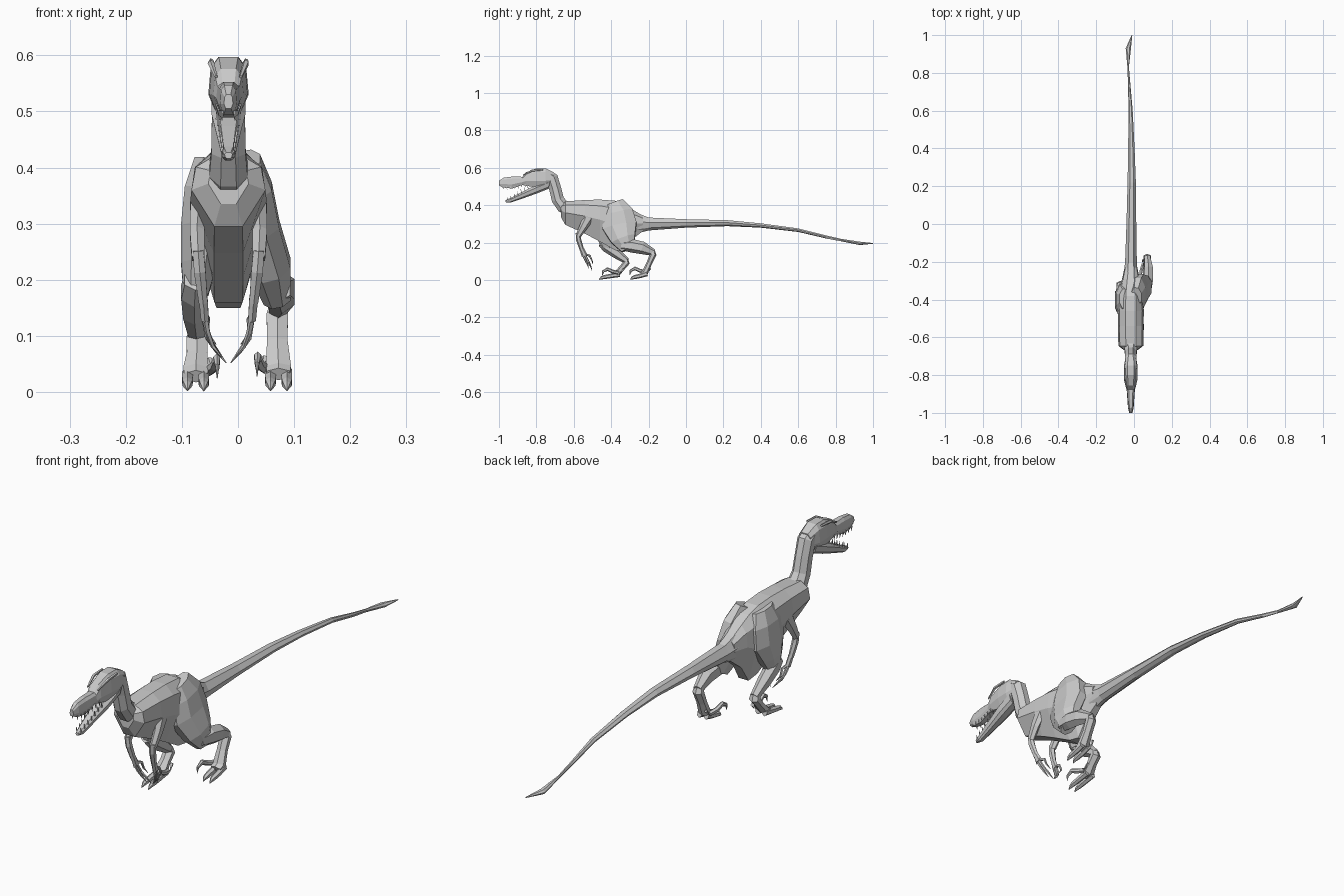
import bpy, bmesh
from mathutils import Vector

CX = -0.017  # body midline


def skin(name, rings, tip=False):
    """Bridge a list of equal-length point rings and cap both ends."""
    bm = bmesh.new()
    loops = [[bm.verts.new(p) for p in r] for r in rings]
    n = len(loops[0])
    for a, b in zip(loops, loops[1:]):
        for i in range(n):
            j = (i + 1) % n
            bm.faces.new((a[i], a[j], b[j], b[i]))
    bm.faces.new(loops[0])
    bm.faces.new(loops[-1])
    bmesh.ops.remove_doubles(bm, verts=bm.verts, dist=0.0002)
    bmesh.ops.recalc_face_normals(bm, faces=bm.faces)
    me = bpy.data.meshes.new(name)
    bm.to_mesh(me)
    bm.free()
    ob = bpy.data.objects.new(name, me)
    bpy.context.collection.objects.link(ob)
    return ob


def loft(name, stations, half):
    """Stations along y: (y, top z, bottom z, half width, centre x)."""
    rings = []
    outline = half + [(-x, z) for x, z in reversed(half)]
    for y, zt, zb, w, cx in stations:
        rings.append([(cx + w * x, y, zb + (zt - zb) * z) for x, z in outline])
    return skin(name, rings)


def tube(name, pts, n=6):
    """Tapered limb: points (x, y, z, half width, half depth)."""
    import math
    ps = [Vector(p[:3]) for p in pts]
    rings = []
    for i, p in enumerate(ps):
        t = (ps[min(i + 1, len(ps) - 1)] - ps[max(i - 1, 0)]).normalized()
        side = (Vector((1, 0, 0)) - t * t.x).normalized()
        up = t.cross(side)
        rx, ry = pts[i][3], pts[i][4]
        rings.append([p + side * rx * math.cos(a) + up * ry * math.sin(a)
                      for a in [math.tau * (k + 0.5) / n for k in range(n)]])
    return skin(name, rings)


# Torso
loft("torso", [
    (-0.668, .405, .335, .036, CX), (-0.645, .42, .295, .066, CX),
    (-0.54, .428, .248, .068, CX), (-0.46, .43, .205, .069, CX),
    (-0.38, .424, .16, .066, CX), (-0.33, .405, .15, .056, CX),
    (-0.29, .38, .215, .046, CX), (-0.23, .342, .262, .034, -.016)],
    [(.4, 1), (.88, .85), (1, .52), (.38, 0)])

# Tail, ending in a thin flattened tip
loft("tail", [
    (-0.26, .358, .25, .037, CX), (-0.2, .334, .265, .031, -.016),
    (0, .325, .28, .026, -.014), (0.22, .32, .288, .022, -.012),
    (0.4, .303, .28, .017, -.014), (0.6, .276, .257, .011, -.018),
    (0.75, .238, .222, .006, -.026), (0.83, .22, .207, .004, -.031),
    (0.93, .205, .187, .014, -.030), (1.0, .198, .194, .002, -.011)],
    [(.45, 1), (1, .6), (.75, .2), (.2, 0)])

# Neck
tube("neck", [(CX, -.75, .57, .030, .025), (CX, -.717, .545, .033, .036),
              (CX, -.700, .49, .032, .035), (CX, -.685, .43, .033, .036),
              (CX, -.660, .395, .037, .038), (CX, -.60, .37, .04, .04)], 8)

# Skull and upper jaw
loft("skull", [
    (-1.0, .53, .505, .008, CX), (-.975, .547, .494, .015, CX),
    (-.93, .553, .489, .018, CX), (-.875, .552, .508, .022, CX),
    (-.855, .576, .504, .027, CX), (-.80, .597, .495, .034, CX),
    (-.75, .597, .495, .036, CX), (-.705, .575, .515, .028, CX)],
    [(.5, 1), (.88, .82), (1, .35), (.6, 0)])

# Lower jaw, open
loft("lower_jaw", [
    (-.965, .427, .416, .007, CX), (-.94, .438, .413, .014, CX),
    (-.87, .474, .437, .022, CX), (-.80, .508, .462, .030, CX),
    (-.735, .535, .488, .030, CX)],
    [(.6, 1), (1, .7), (.8, .2), (.4, 0)])

for s, label in ((1, "right"), (-1, "left")):
    # Brow ridges
    tube(label + "_brow", [(CX + s * .022, -.87, .562, .003, .003),
                           (CX + s * .031, -.82, .586, .006, .006),
                           (CX + s * .031, -.765, .59, .004, .005)], 5)
    # Teeth
    for i in range(7):
        f = i / 6
        y, x = -.98 + .12 * f, CX + s * (.011 + .010 * f)
        z = .496 + .012 * max(0, f - .5) * 2
        tube(label + "_upper_tooth", [(x, y, z + .006, .003, .004),
                                      (x, y + .004, z - .012, .0006, .0006)], 4)
        y, z = -.953 + .11 * f, .428 + .062 * f
        x = CX + s * (.009 + .012 * f)
        tube(label + "_lower_tooth", [(x, y, z - .004, .0025, .0035),
                                      (x, y - .004, z + .016, .0006, .0006)], 4)

    # Arms, hands and three clawed fingers
    def X(d):
        return CX + s * d
    tube(label + "_upper_arm", [(X(.052), -.52, .335, .018, .03),
                                (X(.056), -.548, .285, .015, .022),
                                (X(.054), -.575, .238, .013, .015)])
    tube(label + "_forearm", [(X(.054), -.578, .252, .011, .012),
                              (X(.051), -.574, .215, .012, .014),
                              (X(.045), -.556, .160, .009, .012)])
    tube(label + "_hand", [(X(.045), -.558, .168, .009, .012),
                           (X(.042), -.542, .130, .008, .016)])
    for ty, tz, tx in ((-.503, .052, .004), (-.520, .062, .012), (-.497, .085, .022)):
        tube(label + "_finger", [(X(.043), -.545 + (ty + .507) * .6, .138, .006, .006),
                                 (X(.037), ty - .018, tz + .045, .005, .006),
                                 (X(tx + .016), ty - .006, tz + .02, .004, .004),
                                 (X(tx), ty, tz, .0008, .0008)], 5)


def foot(label, s, x, ankle, ball, reach):
    """Long instep, two ground toes with claws and a raised sickle claw."""
    (ay, az), (by, bz) = ankle, ball
    tube(label + "_instep", [(x, ay - .004, az + .014, .018, .014),
                             (x, ay, az, .022, .018),
                             (x, (ay + by) / 2, (az + bz) / 2, .021, .015),
                             (x + s * .002, by, bz, .026, .017),
                             (x + s * .002, by - .02, bz - .010, .024, .012)])
    for d in (-.012, .017):
        tx = x + s * d
        tube(label + "_toe", [(tx, by + .01, bz - .008, .011, .014),
                              (tx, by - reach * .35, .022, .011, .012),
                              (tx, by - reach * .7, .016, .010, .011),
                              (tx, by - reach * .85, .012, .007, .009),
                              (tx, by - reach, .003, .001, .002)], 6)
    ix = x - s * .022
    tube(label + "_sickle_claw", [(ix, by + .005, bz, .009, .010),
                                  (ix - s * .010, by - .028, bz + .008, .009, .010),
                                  (ix - s * .013, by - .055, bz + .020, .007, .010),
                                  (ix - s * .014, by - .078, bz + .008, .004, .007),
                                  (ix - s * .014, by - .082, bz - .014, .0008, .0008)], 6)
    tube(label + "_dew_claw", [(ix, ay - .015, bz + .02, .006, .006),
                               (ix - s * .006, by + .012, bz - .002, .0008, .0008)], 5)


# Right leg, trailing
tube("right_thigh", [(.012, -.385, .412, .030, .055), (.022, -.365, .36, .042, .088),
                     (.034, -.355, .29, .044, .100), (.058, -.335, .22, .040, .072),
                     (.070, -.31, .165, .026, .04)], 8)
tube("right_shin", [(.072, -.345, .185, .024, .025), (.076, -.29, .183, .029, .036),
                    (.078, -.235, .172, .026, .034), (.070, -.172, .146, .017, .018)])
foot("right", 1, .070, (-.175, .138), (-.218, .042), .08)

# Left leg, leading
tube("left_thigh", [(-.050, -.395, .412, .030, .055), (-.060, -.40, .36, .038, .085),
                    (-.064, -.405, .29, .041, .092), (-.070, -.42, .225, .034, .062),
                    (-.075, -.425, .175, .024, .035)], 8)
tube("left_shin", [(-.076, -.455, .200, .022, .022), (-.078, -.42, .178, .027, .032),
                   (-.077, -.37, .142, .024, .028), (-.073, -.318, .102, .017, .017)])
foot("left", -1, -.073, (-.318, .094), (-.365, .038), .10)
